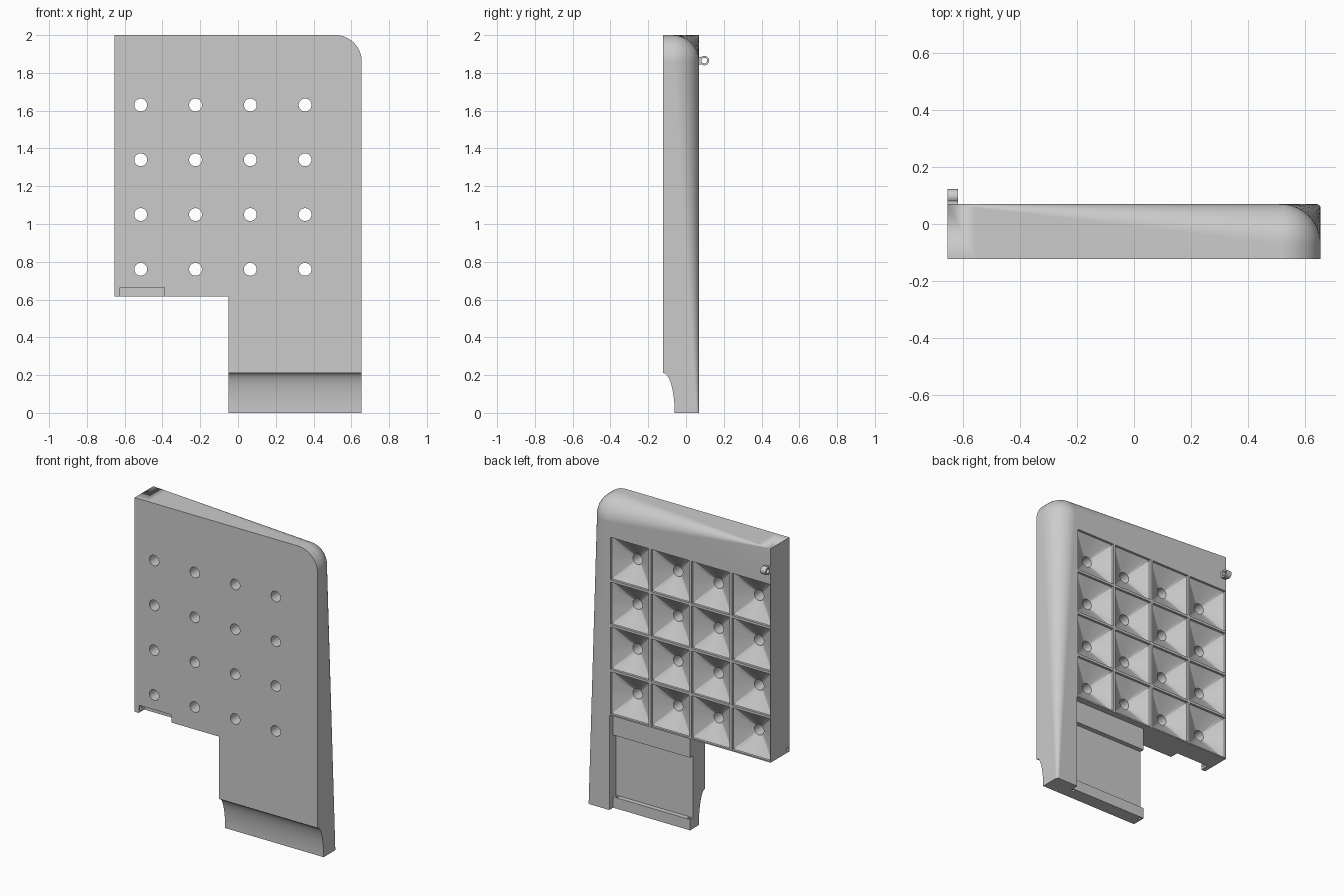
import bpy, bmesh
from math import cos, sin, pi, tau
from mathutils import Vector

if "Cube" in bpy.data.objects:
    bpy.data.objects.remove(bpy.data.objects["Cube"])

FRONT, BACK, SIDE, TOP = -0.122, 0.07, 0.655, 2.0
R = 0.14                       # corner radius and largest back fillet
PITCH, HALF = 0.29, 0.137      # cell spacing and half width

grey = bpy.data.materials.new("light_grey")
grey.use_nodes = True
grey.diffuse_color = (0.6, 0.6, 0.6, 1)
grey.node_tree.nodes["Principled BSDF"].inputs["Base Color"].default_value = (0.6, 0.6, 0.6, 1)


def loft(bm, rings):
    """Skin a list of equal-length rings and cap both ends."""
    rows = [[bm.verts.new(p) for p in ring] for ring in rings]
    n = len(rows[0])
    for a, b in zip(rows, rows[1:]):
        for i in range(n):
            j = (i + 1) % n
            bm.faces.new((a[i], a[j], b[j], b[i]))
    bm.faces.new(rows[0])
    bm.faces.new(rows[-1])


def finish(name, bm):
    bmesh.ops.remove_doubles(bm, verts=bm.verts, dist=0.0001)
    bmesh.ops.recalc_face_normals(bm, faces=bm.faces)
    mesh = bpy.data.meshes.new(name)
    bm.to_mesh(mesh)
    bm.free()
    mesh.materials.append(grey)
    obj = bpy.data.objects.new(name, mesh)
    bpy.context.collection.objects.link(obj)
    return obj


def activate(obj):
    bpy.ops.object.select_all(action='DESELECT')
    obj.select_set(True)
    bpy.context.view_layer.objects.active = obj


def cut(obj, cutter):
    activate(obj)
    mod = obj.modifiers.new("cut", 'BOOLEAN')
    mod.operation, mod.solver, mod.object = 'DIFFERENCE', 'EXACT', cutter
    bpy.ops.object.modifier_apply(modifier=mod.name)
    bpy.data.objects.remove(cutter)


def box(name, x, y, z):
    bm = bmesh.new()
    loft(bm, [[(x[0], b, c), (x[1], b, c), (x[1], b, d), (x[0], b, d)]
              for b in y for c, d in [z]])
    return finish(name, bm)


def rod(name, axis, start, end, centre, ra, rb=None, n=32):
    """Elliptical rod along x or z; centre gives the other two coordinates."""
    rb = rb or ra
    bm = bmesh.new()
    rings = []
    for t in (start, end):
        ring = [(centre[0] + ra * cos(tau * i / n), centre[1] + rb * sin(tau * i / n)) for i in range(n)]
        rings.append([(t, p, q) if axis == 'x' else (p, q, t) for p, q in ring])
    loft(bm, rings)
    return finish(name, bm)


def smooth(obj):
    activate(obj)
    bpy.ops.object.shade_smooth_by_angle(angle=pi / 6)
    obj.modifiers.new("normals", 'WEIGHTED_NORMAL').keep_sharp = True


# Outline entries: x, z, inset direction, fillet radius
outline = [(-0.05, 0, 0, 0, 0)]
for i in range(12):
    t = i / 12
    outline.append((SIDE, (TOP - R) * t, -1, 0, 0.015 + (R - 0.015) * t))
for i in range(17):
    a = pi / 2 * i / 16
    outline.append((SIDE - R + R * cos(a), TOP - R + R * sin(a), -cos(a), -sin(a), R))
for i in range(1, 13):
    t = i / 12
    outline.append((SIDE - R + (R - 2 * SIDE) * t, TOP, 0, -1, R * (1 - t)))
outline += [(-SIDE, 0.615, 0, 0, 0), (-0.05, 0.615, 0, 0, 0)]

# Panel body with the back fillet fading out along both edges
rings = [[(x, FRONT, z) for x, z, *_ in outline]]
for k in range(13):
    a = pi / 2 * k / 12
    rings.append([(x + dx * r * (1 - cos(a)), BACK - r + r * sin(a), z + dz * r * (1 - cos(a)))
                  for x, z, dx, dz, r in outline])
bm = bmesh.new()
loft(bm, rings)
panel = finish("panel", bm)

# Scooped lower front, stepped rear recess, front hinge slot
cut(panel, rod("scoop_cutter", 'x', -0.2, 0.8, (FRONT, 0), 0.062, 0.212, 96))
cut(panel, box("recess_cutter", (-0.2, 0.5), (0.03, 0.2), (-0.1, 0.614)))
cut(panel, box("pocket_cutter", (-0.2, 0.5), (0.0, 0.2), (0.07, 0.47)))
cut(panel, box("slot_cutter", (-0.625, -0.39), (-0.2, -0.065), (0.5, 0.665)))

# Small pin holes
cut(panel, rod("pin_cutter", 'x', -0.7, -0.6, (-0.1, 0.637), 0.01, n=16))
for x in (-0.032, 0.482):
    cut(panel, rod("pin_cutter", 'z', -0.05, 0.1, (x, 0.013), 0.009, n=16))

# Grid of square-to-round funnels with through holes
bm = bmesh.new()
angles = [tau * i / 40 for i in range(40)]
for col in range(4):
    for row in range(4):
        c = Vector((-0.515 + PITCH * col, 0, 0.76 + PITCH * row))

        def ring(y, size, square):
            pts = []
            for a in angles:
                s = size / max(abs(cos(a)), abs(sin(a))) if square else size
                pts.append(c + Vector((s * cos(a), y, s * sin(a))))
            return pts

        loft(bm, [ring(0.1, HALF, True), ring(0.055, HALF, True), ring(-0.01, 0.04, False),
                  ring(-0.012, 0.034, False), ring(-0.2, 0.034, False)])
cut(panel, finish("funnel_cutter", bm))
smooth(panel)

# Hanging eyelet on the back
eyelet = rod("eyelet", 'x', -SIDE, -0.618, (0.097, 1.865), 0.025)
cut(eyelet, rod("eye_cutter", 'x', -0.7, -0.6, (0.097, 1.865), 0.015))
smooth(eyelet)
box("eyelet_base", (-SIDE, -0.618), (0.06, 0.08), (1.845, 1.885))
